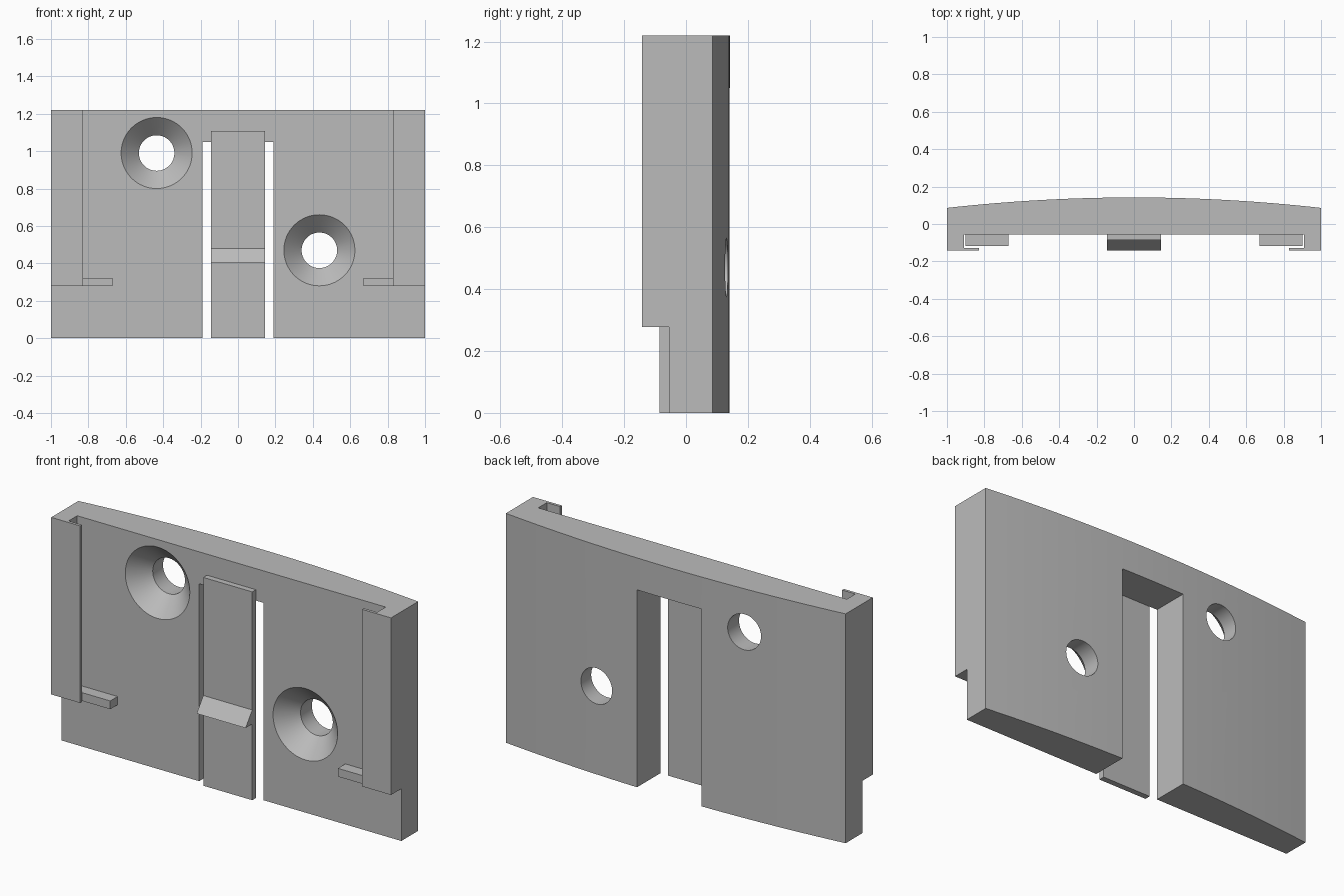
import bpy, bmesh, math
from mathutils import Matrix, Vector

if "Cube" in bpy.data.objects:
    bpy.data.objects.remove(bpy.data.objects["Cube"], do_unlink=True)

HEIGHT, FACE_Y, FRONT_Y = 1.22, -0.055, -0.142
RAIL_Z = 0.278

grey = bpy.data.materials.new("plain grey")
grey.use_nodes = True
COLOUR = (0.5, 0.5, 0.5, 1)
grey.diffuse_color = COLOUR
grey.node_tree.nodes["Principled BSDF"].inputs["Base Color"].default_value = COLOUR


def finish(name, bm):
    bmesh.ops.recalc_face_normals(bm, faces=bm.faces)
    mesh = bpy.data.meshes.new(name)
    bm.to_mesh(mesh)
    bm.free()
    mesh.materials.append(grey)
    obj = bpy.data.objects.new(name, mesh)
    bpy.context.collection.objects.link(obj)
    return obj


def prism(name, points, offset):
    """Extrude a closed outline of 3D points along an offset."""
    bm = bmesh.new()
    face = bm.faces.new([bm.verts.new(p) for p in points])
    moved = bmesh.ops.extrude_face_region(bm, geom=[face], use_keep_orig=True)["geom"]
    verts = [v for v in moved if isinstance(v, bmesh.types.BMVert)]
    bmesh.ops.translate(bm, verts=verts, vec=Vector(offset))
    return finish(name, bm)


def box(name, x0, x1, y0, y1, z0, z1):
    outline = [(x0, y0, z0), (x1, y0, z0), (x1, y1, z0), (x0, y1, z0)]
    return prism(name, outline, (0, 0, z1 - z0))


def countersink(name, x, z, inner=0.095, outer=0.19):
    """Revolve a screw hole: a wide cone that narrows to a straight bore."""
    lip = 0.02
    profile = [(0, FACE_Y - lip), (outer + lip, FACE_Y - lip),
               (inner, FACE_Y + outer - inner), (inner, 0.3), (0, 0.3)]
    bm = bmesh.new()
    verts = [bm.verts.new((r, y, 0)) for r, y in profile]
    edges = [bm.edges.new(pair) for pair in zip(verts, verts[1:])]
    bmesh.ops.spin(bm, geom=verts + edges, cent=(0, 0, 0), axis=(0, 1, 0),
                   angle=math.tau, steps=64)
    bmesh.ops.remove_doubles(bm, verts=bm.verts, dist=1e-4)
    bmesh.ops.transform(bm, verts=bm.verts, matrix=Matrix.Translation((x, 0, z)))
    return finish(name, bm)


# Back plate: flat front, gently arched back
STEPS, EDGE_Y, CROWN = 32, 0.086, 0.056
arch = [(1 - 2 * i / STEPS, EDGE_Y + CROWN * (1 - (1 - 2 * i / STEPS) ** 2), 0)
        for i in range(STEPS + 1)]
plate = prism("back_plate", [(-1, FACE_Y, 0), (1, FACE_Y, 0)] + arch, (0, 0, HEIGHT))

# Central slot and the two countersunk screw holes
cutters = [box("slot_cutter", -0.19, 0.19, -0.3, 0.3, -0.1, 1.05),
           countersink("upper_hole_cutter", -0.435, 0.99),
           countersink("lower_hole_cutter", 0.435, 0.47)]
bpy.context.view_layer.objects.active = plate
for cutter in cutters:
    cutter.hide_render = True
    mod = plate.modifiers.new(cutter.name, 'BOOLEAN')
    mod.object, mod.operation, mod.solver = cutter, 'DIFFERENCE', 'EXACT'
    bpy.ops.object.modifier_apply(modifier=mod.name)
for cutter in cutters:
    bpy.data.objects.remove(cutter, do_unlink=True)
bpy.ops.object.select_all(action='DESELECT')
plate.select_set(True)
bpy.ops.object.shade_smooth_by_angle(angle=math.radians(30))

# Spring tongue with a catch whose ramp juts out towards its lower edge
tongue_y = -0.086
side = [(FACE_Y, 0), (tongue_y, 0), (tongue_y, 0.405), (FRONT_Y, 0.405),
        (tongue_y, 0.48), (tongue_y, 1.108), (FACE_Y, 1.108)]
prism("spring_tongue", [(-0.144, y, z) for y, z in side], (0.288, 0, 0))

# Hooked side rails and the small stops at their lower ends
hook = [(1, FACE_Y), (1, FRONT_Y), (0.83, FRONT_Y), (0.83, -0.127),
        (0.908, -0.127), (0.908, FACE_Y)]
for label, s in (("left", 1), ("right", -1)):
    prism(label + "_rail", [(s * x, y, RAIL_Z) for x, y in hook],
          (0, 0, HEIGHT - RAIL_Z))
    box(label + "_stop", s * 0.67, s * 0.9, -0.117, FACE_Y, RAIL_Z, 0.322)
